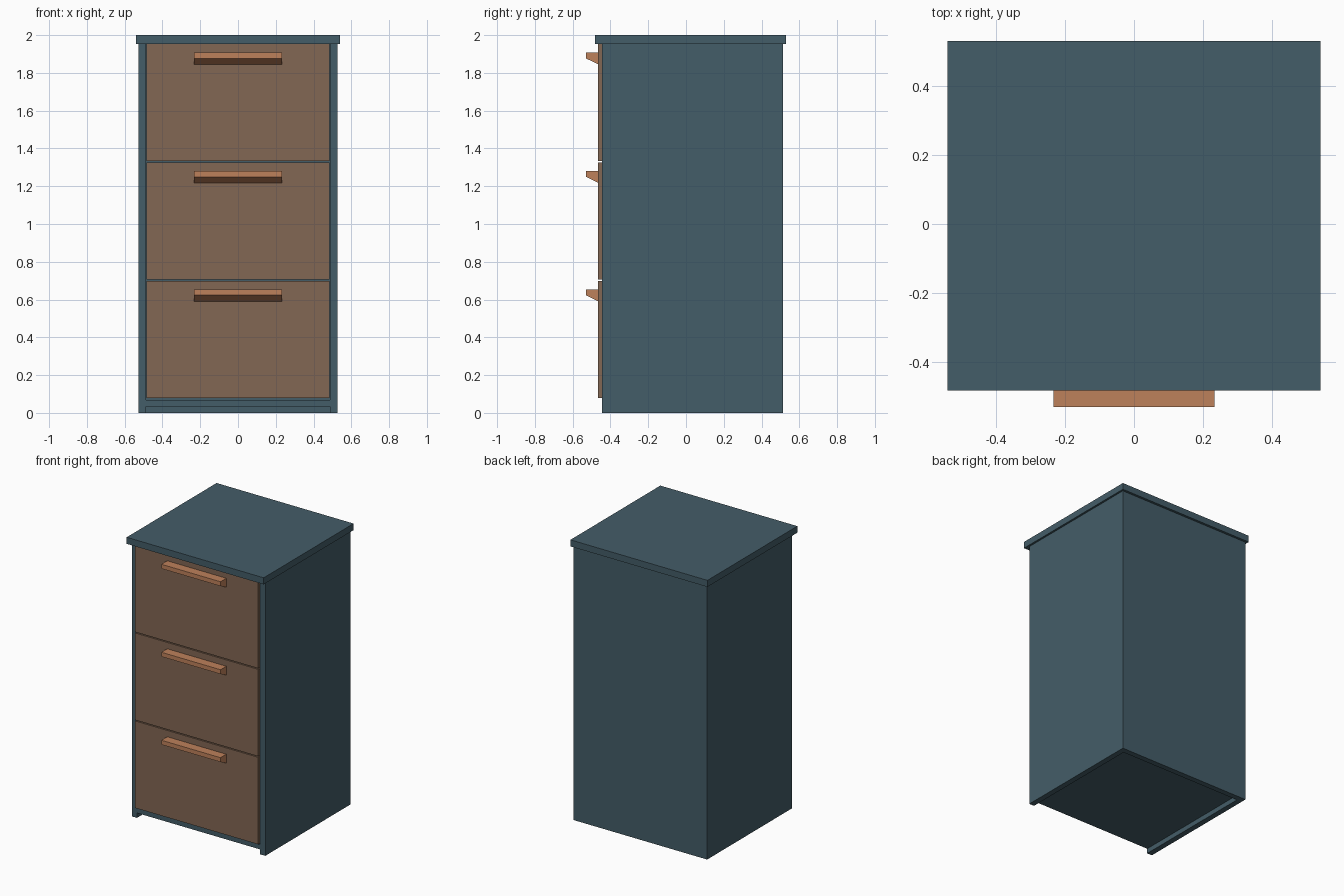
import bpy
import bmesh

if "Cube" in bpy.data.objects:
    bpy.data.objects.remove(bpy.data.objects["Cube"])


def material(name, r, g, b):
    # 0-255 display colour to linear
    lin = [((c / 255 + 0.055) / 1.055) ** 2.4 for c in (r, g, b)]
    m = bpy.data.materials.new(name)
    m.diffuse_color = (*lin, 1)
    m.use_nodes = True
    m.node_tree.nodes["Principled BSDF"].inputs["Base Color"].default_value = m.diffuse_color
    return m


TEAL = material("slate_teal", 68, 93, 104)
BROWN = material("drawer_brown", 130, 103, 83)
COPPER = material("handle_copper", 190, 129, 91)


def prism(name, profile, x0, x1, mat):
    """Extrude a (y, z) profile from x0 to x1."""
    bm = bmesh.new()
    face = bm.faces.new([bm.verts.new((x0, y, z)) for y, z in profile])
    out = bmesh.ops.extrude_face_region(bm, geom=[face])
    verts = [v for v in out["geom"] if isinstance(v, bmesh.types.BMVert)]
    bmesh.ops.translate(bm, verts=verts, vec=(x1 - x0, 0, 0))
    bmesh.ops.recalc_face_normals(bm, faces=bm.faces)
    me = bpy.data.meshes.new(name)
    bm.to_mesh(me)
    bm.free()
    me.materials.append(mat)
    ob = bpy.data.objects.new(name, me)
    bpy.context.collection.objects.link(ob)
    return ob


def box(name, x0, x1, y0, y1, z0, z1, mat):
    return prism(name, [(y0, z0), (y1, z0), (y1, z1), (y0, z1)], x0, x1, mat)


OUT, INN = 0.526, 0.486          # outer and inner half widths
FRONT, BACK = -0.444, 0.513      # carcass depth
TOP = 1.953                      # underside of the top board

# Carcass
box("left_side", -OUT, -INN, FRONT, BACK, 0, TOP, TEAL)
box("right_side", INN, OUT, FRONT, BACK, 0, TOP, TEAL)
box("back_panel", -INN, INN, BACK - 0.04, BACK, 0, TOP, TEAL)
box("bottom_panel", -INN, INN, FRONT, BACK - 0.04, 0.035, 0.068, TEAL)
box("top_board", -0.54, 0.54, -0.482, 0.53, TOP, 2.0, TEAL)

# Three drawers, each with a wedge-shaped handle
for i, label in enumerate(("bottom", "middle", "top")):
    z = 0.079 + i * 0.627
    box(label + "_drawer_front", -0.485, 0.485, -0.465, -0.425, z, z + 0.62, BROWN)
    t = z + 0.575
    prism(label + "_handle",
          [(-0.465, t), (-0.53, t), (-0.53, t - 0.031), (-0.465, t - 0.063)],
          -0.233, 0.233, COPPER)
